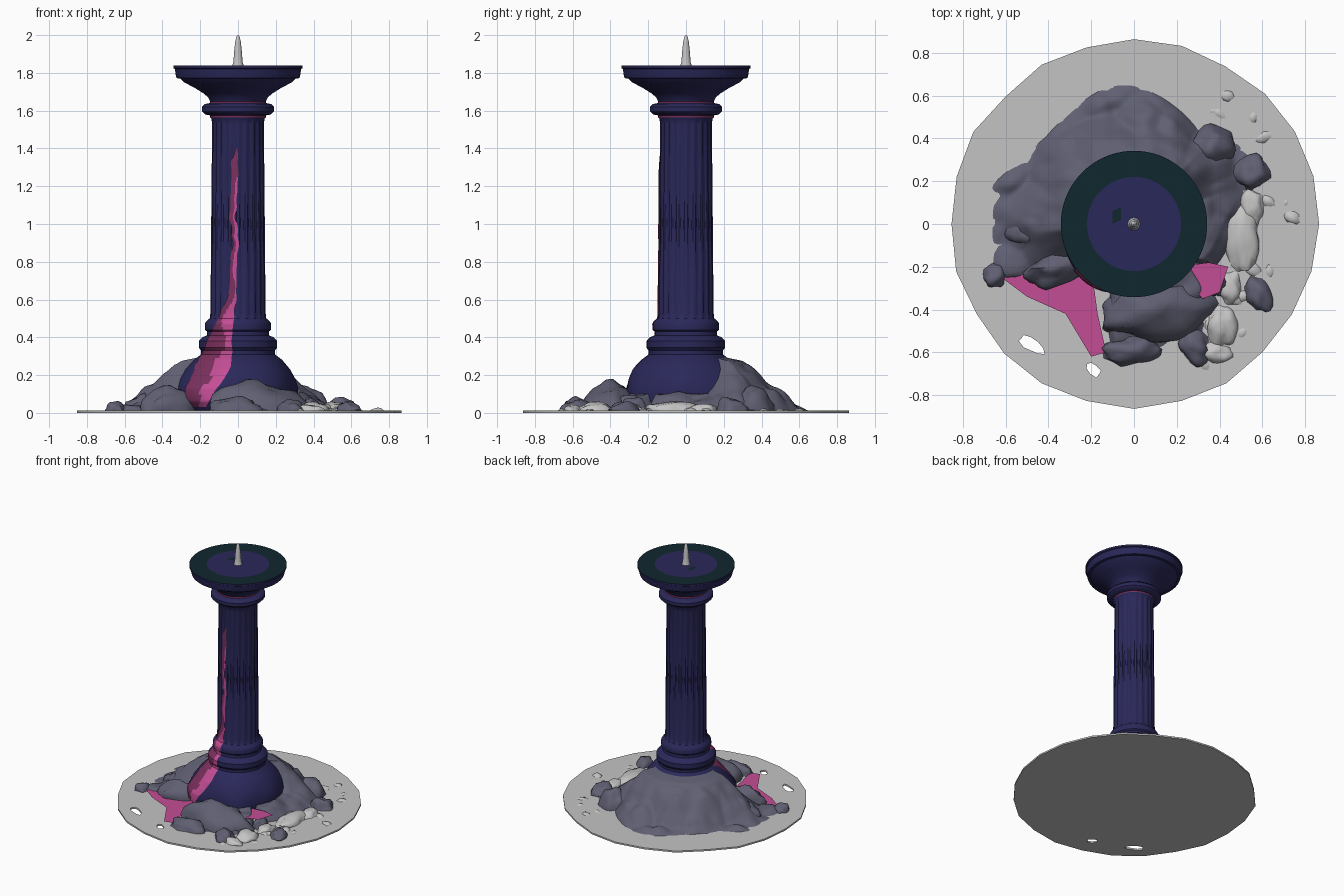
import bpy, bmesh, math, random
from mathutils import Vector, noise

random.seed(4)
if "Cube" in bpy.data.objects:
    bpy.data.objects.remove(bpy.data.objects["Cube"], do_unlink=True)


def material(name, rgb):
    mat = bpy.data.materials.new(name)
    mat.use_nodes = True
    mat.diffuse_color = (*rgb, 1)
    mat.node_tree.nodes["Principled BSDF"].inputs["Base Color"].default_value = (*rgb, 1)
    return mat


NAVY = material("navy stone", (0.023, 0.021, 0.1))
TEAL = material("dark teal", (0.005, 0.02, 0.028))
SLATE = material("slate rock", (0.115, 0.115, 0.17))
PALE = material("pale grey", (0.56, 0.55, 0.55))
PINK = material("pink", (0.55, 0.075, 0.3))
WINE = material("dark pink", (0.2, 0.03, 0.11))


def finish(name, bm, mats, angle=35):
    """Turn a bmesh into a named, smooth-shaded object."""
    mesh = bpy.data.meshes.new(name)
    bm.to_mesh(mesh)
    bm.free()
    obj = bpy.data.objects.new(name, mesh)
    bpy.context.collection.objects.link(obj)
    for mat in mats:
        mesh.materials.append(mat)
    bpy.ops.object.select_all(action='DESELECT')
    obj.select_set(True)
    bpy.context.view_layer.objects.active = obj
    bpy.ops.object.shade_smooth_by_angle(angle=math.radians(angle))
    return obj


def interp(table, x):
    """Piecewise linear lookup in (x, y) pairs."""
    for (x0, y0), (x1, y1) in zip(table, table[1:]):
        if x <= x1:
            return y0 + (y1 - y0) * max(0, x - x0) / (x1 - x0)
    return table[-1][1]


def grid(name, rows, mats, rule=lambda i, j: 0, closed=False, angle=35):
    """Skin rows of points; rule picks the material of each cell."""
    bm = bmesh.new()
    verts = [[bm.verts.new(p) for p in row] for row in rows]
    count = len(rows[0])
    for i in range(len(rows) - 1):
        for j in range(count if closed else count - 1):
            k = (j + 1) % count
            face = bm.faces.new((verts[i][j], verts[i][k], verts[i + 1][k], verts[i + 1][j]))
            face.material_index = rule(i, j)
    return finish(name, bm, mats, angle)


def polar(r, a, z):
    return Vector((r * math.cos(a), r * math.sin(a), z))


# Column: (height, radius) from the draped foot to the dish rim
PROFILE = [(0.005, 0.3), (0.06, 0.33), (0.13, 0.33), (0.18, 0.31), (0.23, 0.28), (0.28, 0.235),
           (0.31, 0.195), (0.33, 0.195), (0.345, 0.207), (0.38, 0.207), (0.4, 0.19), (0.41, 0.165),
           (0.43, 0.163), (0.44, 0.174), (0.47, 0.176), (0.485, 0.168), (0.5, 0.15), (0.53, 0.146),
           (1.0, 0.142), (1.53, 0.137), (1.555, 0.14), (1.565, 0.147), (1.575, 0.147), (1.58, 0.175),
           (1.595, 0.19), (1.62, 0.19), (1.635, 0.175), (1.64, 0.15), (1.648, 0.147), (1.67, 0.158),
           (1.69, 0.18), (1.72, 0.228), (1.75, 0.285), (1.77, 0.305), (1.772, 0.325), (1.785, 0.329),
           (1.82, 0.334), (1.825, 0.342), (1.838, 0.342)]


def surface(a, z):
    """Column radius at an angle and height, with folds in the foot."""
    r = interp(PROFILE, z)
    if z < 0.3:
        r += 0.03 * noise.noise(polar(1.5, a, z * 5)) * min(1, (0.3 - z) * 10)
    return r


SEGS = 120
levels = [z for z, r in PROFILE]
rows = []
for z in levels:
    flute = 0.006 if 0.52 < z < 1.54 else 0
    rows.append([polar(surface(math.tau * j / SEGS, z) - flute * (j % 6 in (2, 3, 4)),
                       math.tau * j / SEGS, z) for j in range(SEGS)])
band = {levels.index(1.565), levels.index(1.64)}
grid("column", rows, [NAVY, WINE], lambda i, j: int(i in band), closed=True)

# Dish top: teal rim around a navy centre, with a small dark mark
dish = [[polar(r, math.tau * j / 64, 1.838) for j in range(64)] for r in (0.342, 0.22, 0.001)]
grid("dish_top", dish, [TEAL, NAVY], lambda i, j: i, closed=True)
mark = [[Vector((-0.1 + s * 0.04, y + s * 0.02, 1.841)) for s in (0, 1)] for y in (0, 0.06)]
grid("dish_mark", mark, [TEAL])

# Candle spike
spike = [(0.03, 1.838), (0.024, 1.86), (0.021, 1.91), (0.014, 1.97), (0.007, 1.995), (0.001, 2.0)]
grid("candle_spike", [[polar(r, math.tau * j / 16, z) for j in range(16)] for r, z in spike],
     [PALE], closed=True, angle=60)

# Pink streak running down the front: (height, x centre) and (height, width)
CENTRE = [(0.03, -0.21), (0.12, -0.19), (0.22, -0.14), (0.32, -0.11), (0.42, -0.085), (0.5, -0.06),
          (0.62, -0.03), (0.9, -0.015), (1.1, -0.025), (1.4, -0.01)]
WIDTH = [(0.03, 0.1), (0.15, 0.16), (0.25, 0.19), (0.35, 0.14), (0.5, 0.08), (0.65, 0.035),
         (1.0, 0.03), (1.33, 0.035), (1.4, 0.008)]
rows = []
heights = sorted([0.03 + 0.0137 * i for i in range(101)] + [z for z in levels if 0.03 < z < 1.4])
for z in heights:
    middle = interp(CENTRE, z) + 0.012 * noise.noise(Vector((0, 0, z * 14)))
    row = []
    for s in range(9):
        x = middle + (s / 8 - 0.5) * interp(WIDTH, z)
        a = math.asin(x / interp(PROFILE, z)) - math.pi / 2
        row.append(polar(surface(a, z) + 0.005, a, z))
    rows.append(row)


def streak_shade(i, j):
    z = heights[i]
    return int(z > 1.24 or j < 4 + 5 * noise.noise(Vector((3, 0, z * 7))))


grid("pink_streak", rows, [PINK, WINE], streak_shade)


# Pink pools on the ground
def pool(name, outline, z):
    bm = bmesh.new()
    bm.faces.new([bm.verts.new((x, y, z)) for x, y in outline])
    finish(name, bm, [PINK])


pool("pink_pool", [(-0.62, -0.25), (-0.2, -0.2), (-0.17, -0.42), (-0.13, -0.6),
                   (-0.2, -0.62), (-0.32, -0.42), (-0.5, -0.34)], 0.025)
pool("side_pool", [(0.2, -0.2), (0.32, -0.35), (0.4, -0.32), (0.44, -0.2), (0.35, -0.18)], 0.085)

# Rubble mound: outline radius by angle, tall at the back and low in front
OUTLINE = [(0, 0.48), (20, 0.6), (30, 0.64), (45, 0.61), (55, 0.53), (70, 0.58), (90, 0.65), (100, 0.66),
           (120, 0.6), (135, 0.58), (150, 0.6), (165, 0.69), (190, 0.7), (201, 0.73), (206, 0.6),
           (212, 0.41), (225, 0.25), (240, 0.2), (248, 0.25), (256, 0.5), (261, 0.62), (280, 0.62),
           (292, 0.53), (300, 0.66), (306, 0.55), (317, 0.5), (325, 0.3), (333, 0.43), (360, 0.48)]
TALL = [(0.18, 0.3), (0.3, 0.275), (0.4, 0.21), (0.46, 0.14), (0.54, 0.075), (0.7, 0.025)]
LOW = [(0.18, 0.1), (0.35, 0.1), (0.5, 0.06), (0.65, 0.03)]
RISE = [(20, 0), (48, 1), (185, 1), (207, 0)]


def rubble_point(deg, step):
    edge = interp(OUTLINE, deg)
    r = 0.18 + (edge - 0.18) * step
    p = polar(r, math.radians(deg), 0)
    tall = interp(RISE, deg)
    z = interp(LOW, r) * (1 - tall) + interp(TALL, r) * tall
    lump = 0.35 - noise.voronoi(p * 6)[0][0]
    if r > 0.33:
        z += lump * 0.09 * min(1, (r - 0.33) * 8) + 0.02 * noise.noise(p * 11)
    z *= min(1, (edge - r) / 0.07 + 0.02) ** 0.5
    return Vector((p.x, p.y, max(0.01, z)))


rows = [[rubble_point(d * 1.5, s / 36) for d in range(240)] for s in range(37)]
grid("rubble_mound", rows, [SLATE], closed=True, angle=50)


# Loose rocks, flattened onto the ground
def rock(name, x, y, sx, sy, height, mat, turn=0.0, detail=3):
    bm = bmesh.new()
    bmesh.ops.create_icosphere(bm, subdivisions=detail, radius=1)
    for v in bm.verts:
        p = v.co * (1 + 0.3 * noise.noise(v.co * 1.6 + Vector((x, y, 0)) * 20))
        px, py = p.x * sx, p.y * sy
        c, s = math.cos(turn), math.sin(turn)
        v.co = (x + px * c - py * s, y + px * s + py * c, max(0.008, p.z * height))
    finish(name, bm, [mat], 60)


ROCKS = [(0.1, -0.4, 0.26, 0.13, 0.17, 0.1), (-0.02, -0.59, 0.14, 0.07, 0.08, 0.1),
         (0.28, -0.57, 0.07, 0.1, 0.07, 0.5), (0.58, -0.33, 0.06, 0.085, 0.06, 0.3),
         (0.36, 0.36, 0.1, 0.1, 0.14, 0), (0.55, 0.24, 0.09, 0.08, 0.08, 0.6),
         (-0.5, -0.04, 0.1, 0.08, 0.1, 0), (-0.36, -0.2, 0.17, 0.08, 0.13, 0.4),
         (-0.65, -0.24, 0.06, 0.06, 0.06, 0), (0.38, -0.27, 0.05, 0.07, 0.08, 0)]
for n, (x, y, sx, sy, h, turn) in enumerate(ROCKS):
    rock(f"slate_rock_{n + 1}", x, y, sx, sy, h, SLATE, turn)
PALE_ROCKS = [(0.51, -0.06, 0.08, 0.17, 0.06), (0.41, -0.48, 0.07, 0.1, 0.06),
              (0.38, -0.6, 0.08, 0.05, 0.045), (0.55, 0.08, 0.06, 0.09, 0.05), (0.45, -0.3, 0.05, 0.08, 0.05)]
for n, (x, y, sx, sy, h) in enumerate(PALE_ROCKS):
    rock(f"pale_rock_{n + 1}", x, y, sx, sy, h, PALE)
for n in range(26):
    p = polar(random.uniform(0.58, 0.76), math.radians(random.uniform(-75, 60)), 0)
    size = random.uniform(0.012, 0.035)
    rock(f"pebble_{n + 1}", p.x, p.y, size * 1.4, size, size * 0.8, PALE, random.random() * 3, 2)

# Ground sheet: uneven disc with two worn holes
curve = bpy.data.curves.new("ground_sheet", 'CURVE')
curve.dimensions = '2D'
curve.fill_mode = 'BOTH'
curve.extrude = 0.006


def loop(x, y, sx, sy, turn, count, rough):
    spline = curve.splines.new('POLY')
    spline.points.add(count - 1)
    spline.use_cyclic_u = True
    for k, pt in enumerate(spline.points):
        p = polar(1 - rough * random.random(), math.tau * k / count, 0)
        px, py = p.x * sx, p.y * sy
        pt.co = (x + px * math.cos(turn) - py * math.sin(turn),
                 y + px * math.sin(turn) + py * math.cos(turn), 0, 1)


loop(0, 0, 0.87, 0.865, 0, 24, 0.025)
loop(-0.48, -0.565, 0.075, 0.032, -0.6, 10, 0.3)
loop(-0.19, -0.68, 0.05, 0.03, -0.7, 8, 0.3)
ground = bpy.data.objects.new("ground_sheet", curve)
ground.location.z = 0.006
bpy.context.collection.objects.link(ground)
curve.materials.append(PALE)
bpy.ops.object.select_all(action='DESELECT')
ground.select_set(True)
bpy.context.view_layer.objects.active = ground
bpy.ops.object.convert(target='MESH')
